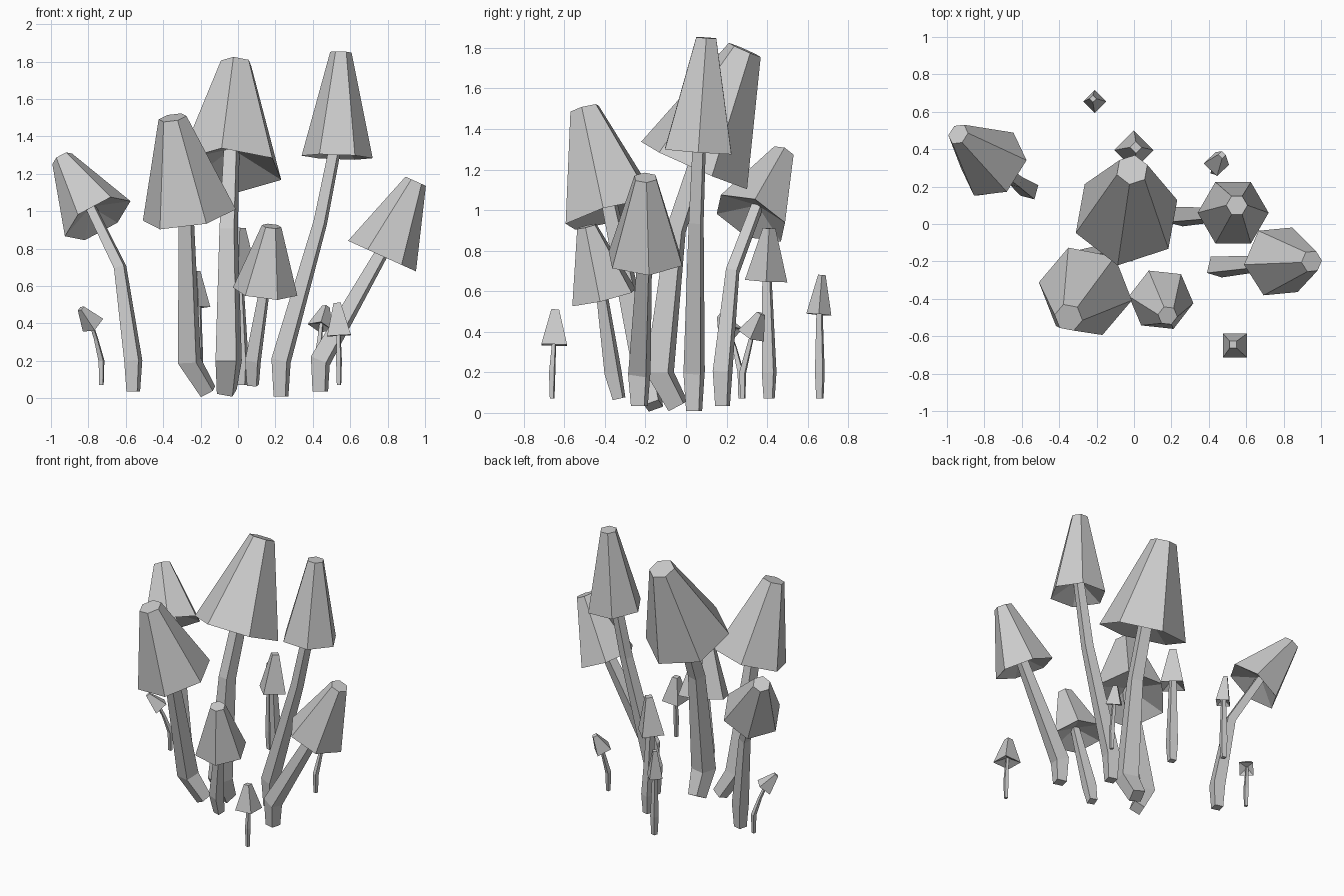
import bpy, bmesh, math
from mathutils import Vector

cube = bpy.data.objects.get("Cube")
if cube:
    bpy.data.objects.remove(cube, do_unlink=True)

grey = bpy.data.materials.new("plain grey")
grey.use_nodes = True
grey.diffuse_color = (0.6, 0.6, 0.6, 1)
grey.node_tree.nodes["Principled BSDF"].inputs["Base Color"].default_value = grey.diffuse_color


def ring(bm, centre, axis, radius, sides, phase):
    """Regular ring of vertices square to the axis."""
    turn = Vector((0, 0, 1)).rotation_difference(axis)
    angles = [math.radians(phase) + math.tau * i / sides for i in range(sides)]
    return [bm.verts.new(centre + turn @ Vector((math.cos(a), math.sin(a), 0)) * radius)
            for a in angles]


def bridge(bm, low, high):
    """Band of flat quads between two matching rings."""
    for i in range(len(low)):
        bm.faces.new((low[i - 1], low[i], high[i], high[i - 1]))


def finish(bm, name):
    bmesh.ops.recalc_face_normals(bm, faces=bm.faces)
    mesh = bpy.data.meshes.new(name)
    bm.to_mesh(mesh)
    bm.free()
    mesh.materials.append(grey)
    bpy.context.collection.objects.link(bpy.data.objects.new(name, mesh))


def add_cap(name, base, axis, radius, sides, phase):
    """Faceted cone with a cut-off tip and a hollow underside."""
    bm = bmesh.new()
    rim = ring(bm, base, axis, radius, sides, phase)
    tip = ring(bm, base + axis, axis, radius * 0.3, sides, phase)
    bridge(bm, rim, tip)
    bm.faces.new(tip)
    hollow = bm.verts.new(base + axis * 0.2)
    for i in range(sides):
        bm.faces.new((rim[i], rim[i - 1], hollow))
    finish(bm, name + "_cap")


def add_stem(name, points, thick):
    """Bent square stem, widest at the knee just above the foot."""
    widths = [0.75, 1.0] + [0.7] * (len(points) - 3) + [0.6]
    last = len(points) - 1
    bm = bmesh.new()
    rings = []
    for i, point in enumerate(points):
        axis = points[min(i + 1, last)] - points[max(i - 1, 0)]
        rings.append(ring(bm, point, axis, thick * widths[i], 4, 30))
    for low, high in zip(rings, rings[1:]):
        bridge(bm, low, high)
    bm.faces.new(rings[0])
    bm.faces.new(rings[-1])
    finish(bm, name + "_stem")


def mushroom(name, foot, base, apex, radius, knee=None, bend=None,
             ground=0.035, thick=0.28, sides=6, phase=0):
    """Foot and knee are ground positions; thick is relative to the cap radius."""
    base = Vector(base)
    axis = Vector(apex) - base
    points = [Vector((*foot, ground)), Vector((*(knee or foot), 0.2))]
    if bend:
        points.append(Vector(bend))
    points.append(base + axis * 0.22)
    add_cap(name, base, axis, radius, sides, phase)
    add_stem(name, points, radius * thick)


def small_mushroom(name, foot, base, apex, radius, **options):
    """Four-sided version standing a little higher."""
    mushroom(name, foot, base, apex, radius, ground=0.07, sides=4, **options)


# Large mushrooms
mushroom("left_back", foot=(-.56, .18), bend=(-.63, .23, .7),
         base=(-.75, .32, .96), apex=(-.94, .48, 1.28), radius=.2)
mushroom("front_tall", foot=(-.16, -.16), knee=(-.26, -.2),
         base=(-.26, -.36, .98), apex=(-.35, -.5, 1.5), radius=.255, phase=-10)
mushroom("centre", foot=(-.06, -.04), knee=(-.05, -.13), bend=(-.05, -.05, .9),
         base=(-.04, .04, 1.22), apex=(-.01, .29, 1.79), radius=.29, phase=20)
mushroom("tallest", foot=(.23, .04), bend=(.44, .05, .94), ground=.01, thick=.32,
         base=(.53, .06, 1.29), apex=(.55, .1, 1.85), radius=.19)
mushroom("front_short", foot=(.08, -.33), knee=(.08, -.36), ground=.07,
         base=(.145, -.405, .57), apex=(.18, -.49, .92), radius=.175, phase=-7)
mushroom("right_leaning", foot=(.44, -.23), thick=.32,
         base=(.77, -.2, .76), apex=(.95, -.2, 1.16), radius=.2, phase=5)

# Small mushrooms
small_mushroom("back_slim", foot=(.02, .41), thick=.4,
               base=(0, .395, .65), apex=(.01, .41, .91), radius=.105)
small_mushroom("far_back", foot=(-.21, .66), thick=.45,
               base=(-.21, .655, .485), apex=(-.22, .67, .68), radius=.062)
small_mushroom("right_tiny", foot=(.425, .28),
               base=(.44, .32, .38), apex=(.47, .37, .49), radius=.07)
small_mushroom("left_tiny", foot=(-.73, .27), bend=(-.76, .24, .32),
               base=(-.775, .22, .39), apex=(-.84, .17, .48), radius=.065)
small_mushroom("front_tiny", foot=(.54, -.66), thick=.2,
               base=(.54, -.65, .335), apex=(.53, -.645, .51), radius=.09, phase=45)
